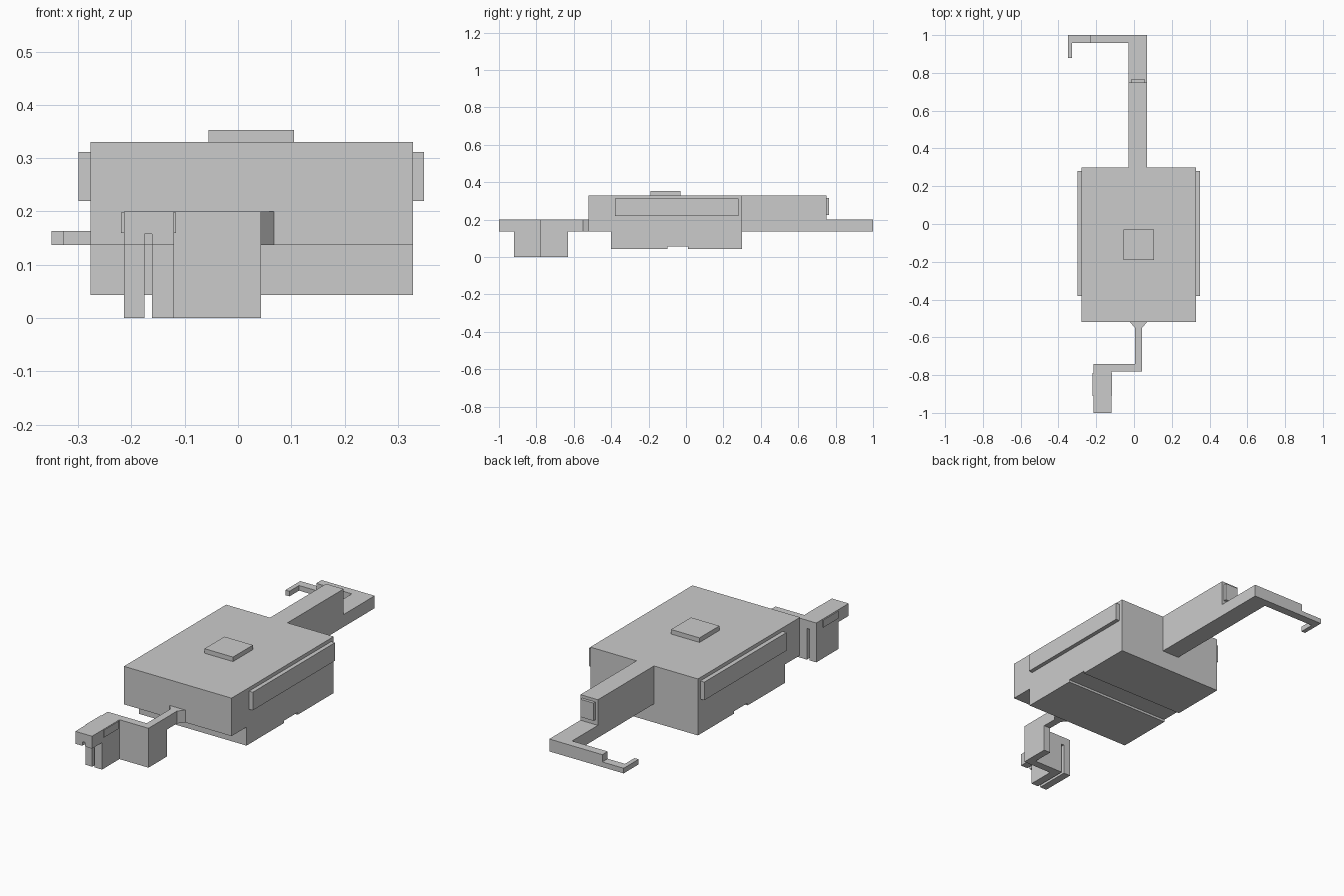
import bpy, bmesh
from mathutils import Vector

if "Cube" in bpy.data.objects:
    bpy.data.objects.remove(bpy.data.objects["Cube"])


def prism(name, pts, axis, lo, hi):
    """Extrude a 2D outline along an axis (the points use the other two axes in order)."""
    def place(p, d):
        v = list(p)
        v.insert(axis, d)
        return Vector(v)
    bm = bmesh.new()
    face = bm.faces.new([bm.verts.new(place(p, lo)) for p in pts])
    ext = bmesh.ops.extrude_face_region(bm, geom=[face])
    move = Vector((0, 0, 0))
    move[axis] = hi - lo
    verts = [g for g in ext["geom"] if isinstance(g, bmesh.types.BMVert)]
    bmesh.ops.translate(bm, vec=move, verts=verts)
    bmesh.ops.recalc_face_normals(bm, faces=bm.faces)
    mesh = bpy.data.meshes.new(name)
    bm.to_mesh(mesh)
    bm.free()
    ob = bpy.data.objects.new(name, mesh)
    bpy.context.collection.objects.link(ob)
    return ob


def box(name, x, y, z):
    return prism(name, [(x[0], y[0]), (x[1], y[0]), (x[1], y[1]), (x[0], y[1])], 2, *z)


def cut(ob, cutter):
    mod = ob.modifiers.new("cut", "BOOLEAN")
    mod.operation = "DIFFERENCE"
    mod.solver = "EXACT"
    mod.object = cutter
    cutter.hide_render = True
    cutter.hide_set(True)


# Main body: stepped at the front, shallow channel across the underside
prism("body", [(-0.52, 0.33), (-0.52, 0.137), (-0.40, 0.137), (-0.40, 0.043),
               (-0.10, 0.043), (-0.10, 0.055), (0.01, 0.055), (0.01, 0.043),
               (0.30, 0.043), (0.30, 0.33)], 0, -0.277, 0.328)
box("top_plate", (-0.055, 0.105), (-0.19, -0.03), (0.33, 0.353))
for side, x in (("left", (-0.299, -0.277)), ("right", (0.328, 0.349))):
    box(side + "_side_panel", x, (-0.38, 0.28), (0.22, 0.312))

# Rear beam dropping to a low tail
prism("rear_beam", [(0.30, 0.137), (1.0, 0.137), (1.0, 0.20), (0.75, 0.20),
                    (0.75, 0.33), (0.30, 0.33)], 0, -0.03, 0.068)
box("rear_beam_plate", (-0.016, 0.058), (0.75, 0.765), (0.225, 0.315))

# Rear arm with a thin hooked end
box("rear_arm", (-0.23, -0.03), (0.957, 1.0), (0.137, 0.20))
prism("rear_hook", [(-0.23, 0.957), (-0.23, 1.0), (-0.35, 1.0), (-0.35, 0.88),
                    (-0.327, 0.88), (-0.327, 0.957)], 2, 0.137, 0.163)

# Front neck, flared where it meets the body
prism("front_neck", [(0.005, -0.63), (0.043, -0.63), (0.043, -0.55), (0.068, -0.52),
                     (-0.02, -0.52), (0.005, -0.55)], 2, 0.137, 0.20)

# Cranked front wall
prism("front_wall", [(-0.12, -0.78), (0.043, -0.78), (0.043, -0.63), (0.005, -0.63),
                     (0.005, -0.74), (-0.12, -0.74)], 2, 0, 0.20)

# Front grip: overhanging head, slotted into two legs
grip = prism("front_grip", [(-1.0, 0.137), (-0.92, 0.137), (-0.92, 0), (-0.74, 0),
                            (-0.74, 0.20), (-1.0, 0.20)], 0, -0.214, -0.12)
cut(grip, box("slot_cutter", (-0.175, -0.161), (-1.1, -0.7), (-0.1, 0.158)))
for side, x in (("left", (-0.22, -0.214)), ("right", (-0.12, -0.116))):
    box(side + "_grip_plate", x, (-0.91, -0.79), (0.16, 0.198))
